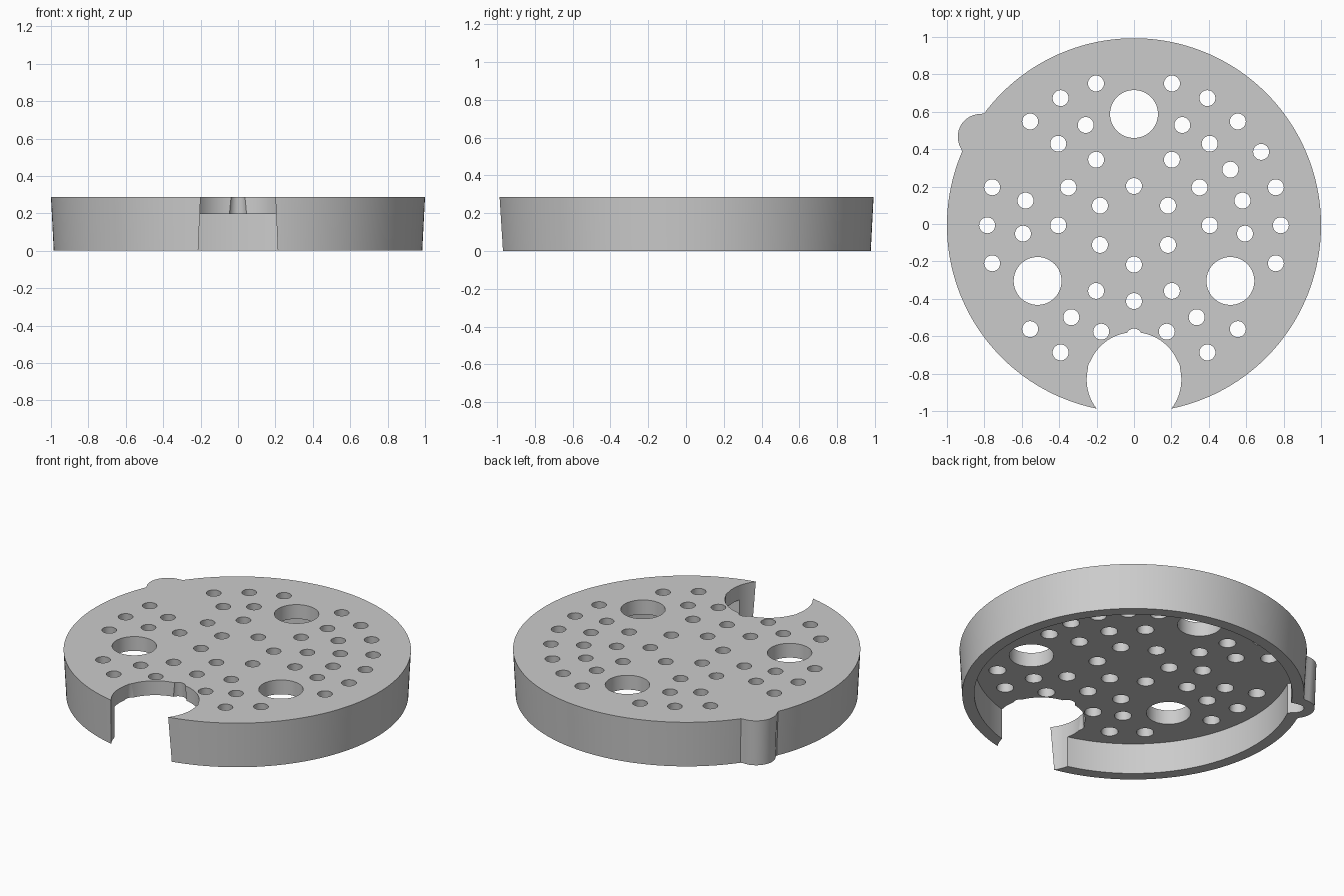
import bpy, bmesh, math
from mathutils import Vector, Matrix

if "Cube" in bpy.data.objects:
    bpy.data.objects.remove(bpy.data.objects["Cube"], do_unlink=True)

HEIGHT, CEILING, CY = 0.287, 0.196, -0.007
SEGMENTS = 480
LOBE_DIST, LOBE_ANGLE = 0.947, math.radians(150)

grey = bpy.data.materials.new("light grey")
grey.use_nodes = True
grey.diffuse_color = (0.6, 0.6, 0.6, 1)
grey.node_tree.nodes["Principled BSDF"].inputs["Base Color"].default_value = (0.6, 0.6, 0.6, 1)


def make_object(name, bm):
    bmesh.ops.recalc_face_normals(bm, faces=bm.faces)
    mesh = bpy.data.meshes.new(name)
    bm.to_mesh(mesh)
    bm.free()
    mesh.materials.append(grey)
    obj = bpy.data.objects.new(name, mesh)
    bpy.context.collection.objects.link(obj)
    return obj


def outline(bm, radius, lobe, z):
    """Ring of vertices: a circle with a small rounded lobe on one side."""
    ring = []
    for i in range(SEGMENTS):
        a = math.tau * i / SEGMENTS
        r = radius
        side = LOBE_DIST * math.sin(a - LOBE_ANGLE)
        if abs(side) < lobe and math.cos(a - LOBE_ANGLE) > 0:
            reach = LOBE_DIST * math.cos(a - LOBE_ANGLE) + math.sqrt(lobe ** 2 - side ** 2)
            r = max(r, reach)
        ring.append(bm.verts.new((r * math.cos(a), CY + r * math.sin(a), z)))
    return ring


def cone(bm, x, y, r_low, r_high, low, high, segments):
    bmesh.ops.create_cone(bm, cap_ends=True, segments=segments, radius1=r_low, radius2=r_high,
                          depth=high - low,
                          matrix=Matrix.Translation((x, y, (low + high) / 2)))


def cut(target, name, bm):
    cutter = make_object(name, bm)
    cutter.hide_render = True
    mod = target.modifiers.new(name, "BOOLEAN")
    mod.operation = "DIFFERENCE"
    mod.solver = "EXACT"
    mod.object = cutter
    bpy.context.view_layer.objects.active = target
    bpy.ops.object.modifier_apply(modifier=name)
    bpy.data.objects.remove(cutter, do_unlink=True)


# Tapered disc with a hollow underside and a thin rim
bm = bmesh.new()
rings = [outline(bm, 1.0, 0.122, HEIGHT), outline(bm, 0.985, 0.112, 0),
         outline(bm, 0.915, 0.05, 0), outline(bm, 0.915, 0.05, CEILING)]
bm.faces.new(rings[0])
for upper, lower in zip(rings, rings[1:]):
    for i in range(SEGMENTS):
        j = (i + 1) % SEGMENTS
        bm.faces.new((upper[i], upper[j], lower[j], lower[i]))
bm.faces.new(rings[-1])
disc = make_object("perforated_disc", bm)

# Round notch in the front edge
bm = bmesh.new()
cone(bm, 0, -0.832, 0.253, 0.253, -0.1, 0.4, 96)
cut(disc, "front_notch", bm)

# Three large holes and four rings of small tapered holes
bm = bmesh.new()
big_holes = []
for degrees in (90, 210, 330):
    a = math.radians(degrees)
    big_holes.append(Vector((0.595 * math.cos(a), CY + 0.595 * math.sin(a))))
    cone(bm, *big_holes[-1], 0.128, 0.128, 0.15, 0.35, 64)
for radius, count in ((0.21, 6), (0.405, 12), (0.595, 21), (0.785, 24)):
    for i in range(count):
        degrees = -90 + 360 * i / count
        a = math.radians(degrees)
        spot = Vector((radius * math.cos(a), CY + radius * math.sin(a)))
        beside_lobe = radius > 0.5 and abs(degrees - 150) < 1
        if beside_lobe or min((spot - b).length for b in big_holes) < 0.22:
            continue
        cone(bm, *spot, 0.053, 0.039, 0.15, 0.335, 32)
cut(disc, "drain_holes", bm)

# Smooth walls with crisp rims
bpy.ops.object.select_all(action="DESELECT")
disc.select_set(True)
bpy.context.view_layer.objects.active = disc
bpy.ops.object.shade_smooth_by_angle(angle=math.radians(30))
